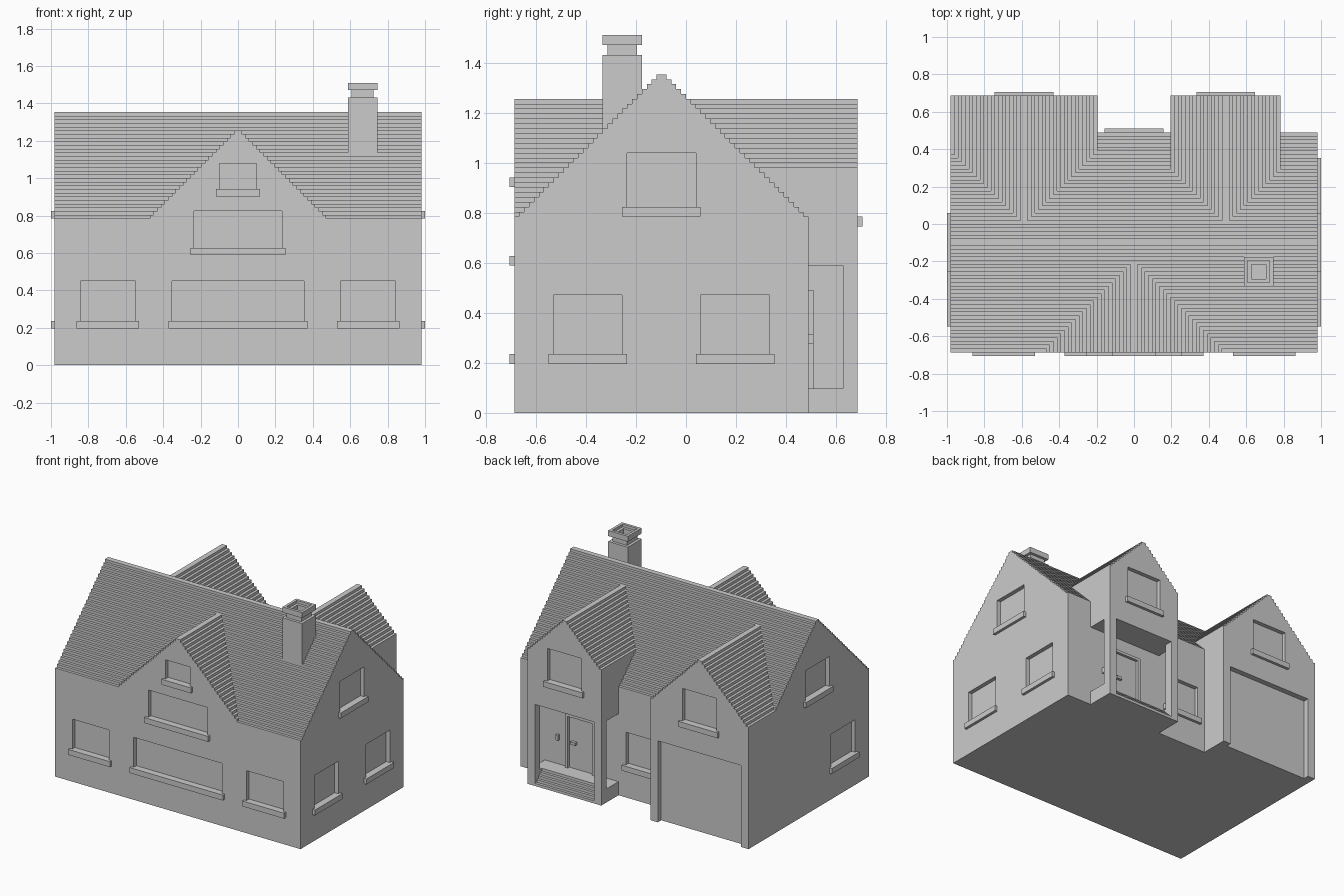
import bpy, bmesh

if "Cube" in bpy.data.objects:
    bpy.data.objects.remove(bpy.data.objects["Cube"])

V = 1 / 51  # the whole house sits on a grid of small steps


def make(name, bm):
    bmesh.ops.recalc_face_normals(bm, faces=bm.faces[:])
    bmesh.ops.scale(bm, vec=(V, V, V), verts=bm.verts[:])
    me = bpy.data.meshes.new(name)
    bm.to_mesh(me)
    bm.free()
    ob = bpy.data.objects.new(name, me)
    bpy.context.collection.objects.link(ob)
    return ob


def add_box(bm, x, y, z):
    vs = bmesh.ops.create_cube(bm, size=1)["verts"]
    for v in vs:
        for i, (a, b) in enumerate((x, y, z)):
            v.co[i] = a if v.co[i] < 0 else b


def box(name, x, y, z):
    bm = bmesh.new()
    add_box(bm, x, y, z)
    return make(name, bm)


def extrude(name, profile, axis, a, b):
    """Extrude a (horizontal, z) profile along x or y from a to b."""
    bm = bmesh.new()
    pt = (lambda h, z: (a, h, z)) if axis == "x" else (lambda h, z: (h, a, z))
    face = bm.faces.new([bm.verts.new(pt(h, z)) for h, z in profile])
    new = bmesh.ops.extrude_face_region(bm, geom=[face])["geom"]
    d = (b - a, 0, 0) if axis == "x" else (0, b - a, 0)
    bmesh.ops.translate(bm, vec=d, verts=[g for g in new if isinstance(g, bmesh.types.BMVert)])
    return make(name, bm)


def stepped_gable(mid, half, base, eave, peak):
    """House section: straight walls, then one-unit roof steps up to the ridge."""
    right = [(half, base)]
    z = eave
    w = peak - eave
    if w != half:
        right.append((half, eave))
    while z < peak:
        right += [(peak - z, z), (peak - z, z + 1)]
        z += 1
    # drop the duplicate base point when the gable has no straight wall
    right = [p for i, p in enumerate(right) if i == 0 or p != right[i - 1]]
    return [(mid + h, z) for h, z in right] + [(mid - h, z) for h, z in reversed(right)]


# House masses
main = extrude("main_house", stepped_gable(-5, 30, 0, 40, 69), "x", -50, 50)
front = extrude("front_gable", stepped_gable(0, 24, 28, 40, 64), "y", -35, -10)
garage = extrude("garage_wing", stepped_gable(-30, 20, 0, 45, 64), "y", 0, 35)
porch = extrude("porch_wing", stepped_gable(25, 15, 0, 50, 64), "y", 0, 35)

# Windows: (side, wall position, from, to, bottom, top)
windows = [
    ("y", -35, -43, -28, 12, 23), ("y", -35, 28, 43, 12, 23),
    ("y", -35, -18, 18, 12, 23), ("y", -35, -12, 12, 32, 42), ("y", -35, -5, 5, 48, 55),
    ("x", 50, -27, -13, 12, 24), ("x", 50, 3, 17, 12, 24), ("x", 50, -12, 2, 42, 53),
    ("x", -50, -27, -13, 12, 24), ("x", -50, -12, 2, 42, 53),
    ("y", 35, -37, -23, 40, 52), ("y", 35, 18, 32, 40, 52), ("y", 25, -7, 7, 12, 24),
]
DEPTH = 1.5
holes = bmesh.new()
for axis, wall, a, b, z0, z1 in windows:
    s = 1 if wall > 0 else -1
    cut = sorted((wall - s * DEPTH, wall + s * 0.6))
    sill = sorted((wall - s * 2, wall + s))
    if axis == "y":
        add_box(holes, (a, b), cut, (z0, z1))
        box("window_sill", (a - 1, b + 1), sill, (z0 - 2, z0))
    else:
        add_box(holes, cut, (a, b), (z0, z1))
        box("window_sill", sill, (a - 1, b + 1), (z0 - 2, z0))

# Openings cut into the walls
window_cut = make("window_cutter", holes)
garage_cut = box("garage_cutter", (-47, -13), (33, 37), (-1, 30))
porch_cut = box("porch_cutter", (13, 37), (25, 37), (-1, 30))
side_cut = box("porch_side_cutter", (8, 42), (25, 32), (5, 30))


def carve(ob, *cutters):
    bpy.context.view_layer.objects.active = ob
    for c in cutters:
        c.hide_render = True
        m = ob.modifiers.new("opening", "BOOLEAN")
        m.operation, m.solver, m.object = "DIFFERENCE", "EXACT", c
        bpy.ops.object.modifier_apply(modifier=m.name)


carve(main, window_cut)
carve(front, window_cut)
carve(garage, window_cut, garage_cut)
carve(porch, window_cut, porch_cut, side_cut)
for c in (window_cut, garage_cut, porch_cut, side_cut):
    bpy.data.objects.remove(c)

# Porch floor with steps down to the ground
steps = [(24, 0), (24, 5)]
for i in range(5):
    steps += [(31 + i, 5 - i), (31 + i, 4 - i)]
extrude("porch_steps", steps, "x", 13, 37)

# Door surround, handle and bell
extrude("door_frame", [(19, 5), (19, 25), (31, 25), (31, 5), (30, 5), (30, 24), (20, 24), (20, 5)], "y", 25, 26)
box("door_handle", (27, 29), (25, 26), (14, 15))
box("door_bell", (34, 35), (25, 26), (14, 16))

# Chimney: stack, neck and hollow cap
box("chimney_stack", (30, 38), (-17, -9), (50, 73))


def ring(name, half, hole, z0, z1):
    bm = bmesh.new()
    cx, cy = 34, -13
    for s in (-1, 1):
        edge = sorted((s * half, s * hole))
        add_box(bm, [cx + e for e in edge], (cy - half, cy + half), (z0, z1))
        add_box(bm, (cx - hole, cx + hole), [cy + e for e in edge], (z0, z1))
    return make(name, bm)


ring("chimney_neck", 3, 2, 73, 75)
ring("chimney_cap_base", 4, 2, 75, 76)
ring("chimney_cap", 4, 3, 76, 77)
